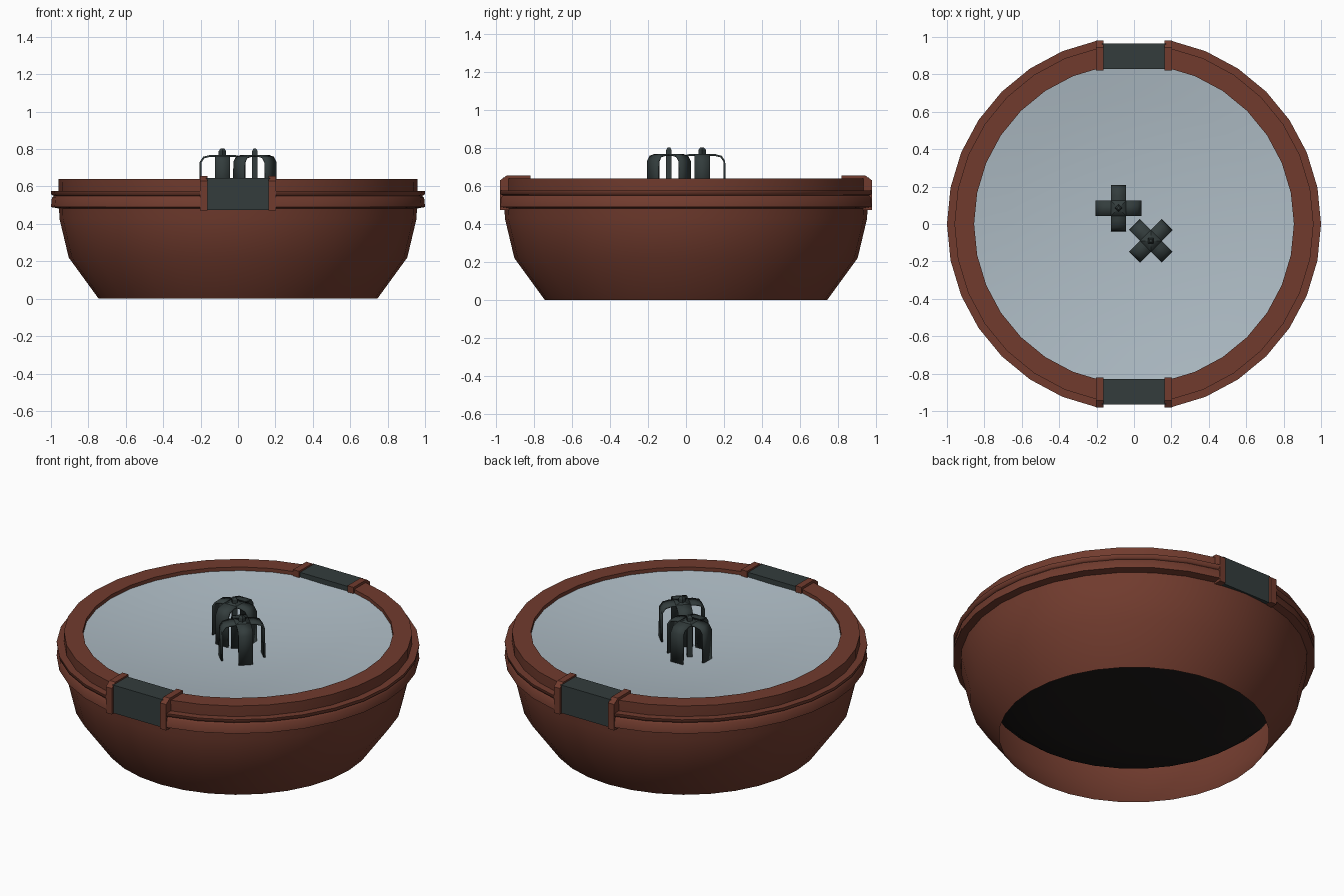
import bpy, bmesh, math
from mathutils import Matrix, Vector

if "Cube" in bpy.data.objects:
    bpy.data.objects.remove(bpy.data.objects["Cube"])

SIDES = 32


def material(name, rgb):
    m = bpy.data.materials.new(name)
    m.diffuse_color = (*rgb, 1)
    m.use_nodes = True
    m.node_tree.nodes["Principled BSDF"].inputs["Base Color"].default_value = m.diffuse_color
    return m


CLAY = material("red brown clay", (0.165, 0.044, 0.027))
IRON = material("dark iron", (0.033, 0.046, 0.046))
WATER = material("pale blue water", (0.43, 0.51, 0.565))
BLACK = material("black lining", (0.0125, 0.0105, 0.0095))


def finish(bm, name, mat, angle=35):
    bmesh.ops.remove_doubles(bm, verts=bm.verts, dist=1e-5)
    bmesh.ops.recalc_face_normals(bm, faces=bm.faces)
    mesh = bpy.data.meshes.new(name)
    bm.to_mesh(mesh)
    bm.free()
    mesh.materials.append(mat)
    ob = bpy.data.objects.new(name, mesh)
    bpy.context.collection.objects.link(ob)
    bpy.ops.object.select_all(action='DESELECT')
    ob.select_set(True)
    bpy.context.view_layer.objects.active = ob
    bpy.ops.object.shade_smooth_by_angle(angle=math.radians(angle))
    return ob


def lathe(name, profile, mat, first=0, steps=SIDES, angle=35):
    """Sweep an open (radius, z) profile around z."""
    bm = bmesh.new()
    rings = []
    for i in range(steps + 1):
        a = 2 * math.pi * (first + i) / SIDES
        rings.append([bm.verts.new((r * math.cos(a), r * math.sin(a), z)) for r, z in profile])
    for p, q in zip(rings, rings[1:]):
        for j in range(len(profile) - 1):
            bm.faces.new((p[j], q[j], q[j + 1], p[j + 1]))
    return finish(bm, name, mat, angle)


def extrude_yz(name, profile, x0, x1, mat, flip):
    """Prism with a (distance, z) profile, on the front (flip=-1) or back (1)."""
    bm = bmesh.new()
    f = bm.faces.new([bm.verts.new((x0, flip * y, z)) for y, z in profile])
    out = bmesh.ops.extrude_face_region(bm, geom=[f])["geom"]
    bmesh.ops.translate(bm, vec=(x1 - x0, 0, 0),
                        verts=[v for v in out if isinstance(v, bmesh.types.BMVert)])
    bm.faces.new([v for v in f.verts]) if not f.is_valid else None
    return finish(bm, name, mat)


# Thin bowl shell, open below, with a flat rim
lathe("bowl", [(0.745, 0), (0.905, 0.22), (0.955, 0.43), (0.96, 0.64),
               (0.855, 0.64), (0.855, 0.60)], CLAY)
# Dark inner basin, seen only from below
lathe("basin_lining", [(0.855, 0.60), (0.84, 0.40), (0.80, 0.26), (0.73, 0.205),
                       (0.50, 0.175), (0.25, 0.16), (0.001, 0.155)], BLACK, angle=60)
# Slightly dished water surface
lathe("water_surface", [(0.855, 0.618)] +
      [(0.855 * t + 0.0005, 0.55 + 0.068 * t * t) for t in (0.8, 0.6, 0.4, 0.2, 0)], WATER)

# Grooved moulding, broken at the front and back clasps
for side, first in (("right", -7), ("left", 9)):
    lathe(side + "_moulding", [(0.955, 0.482), (1.0, 0.49), (0.995, 0.54), (0.985, 0.55),
                               (0.998, 0.556), (1.0, 0.575), (0.955, 0.575)],
          CLAY, first, 14, 82)

# Clasps: iron plate between two clay brackets
for side, flip in (("front", -1), ("back", 1)):
    extrude_yz(side + "_clasp_plate",
               [(0.83, 0.60), (0.83, 0.645), (0.965, 0.645), (0.965, 0.475), (0.92, 0.475)],
               -0.17, 0.17, IRON, flip)
    for s in (-1, 1):
        extrude_yz(side + "_clasp_bracket",
                   [(0.82, 0.60), (0.82, 0.655), (0.945, 0.655), (0.98, 0.63),
                    (0.98, 0.472), (0.93, 0.472)],
                   s * 0.163, s * 0.203, CLAY, flip)

# Fountain heads: four bent straps around a post
STRAP = [(0, 0.764), (0.065, 0.764), (0.10, 0.755), (0.117, 0.73), (0.119, 0.55)]


def fountain(name, x, y, turn):
    place = Matrix.Translation((x, y, 0)) @ Matrix.Rotation(turn, 4, 'Z')
    bm = bmesh.new()
    for i in range(4):
        m = place @ Matrix.Rotation(i * math.pi / 2, 4, 'Z')
        rows = [[bm.verts.new(m @ Vector((r, w, z))) for w in (-0.041, 0.041)] for r, z in STRAP]
        for p, q in zip(rows, rows[1:]):
            bm.faces.new((p[0], p[1], q[1], q[0]))
    ob = finish(bm, name + "_straps", IRON, 40)
    solid = ob.modifiers.new("thickness", 'SOLIDIFY')
    solid.thickness = 0.01
    solid.offset = 0
    bm = bmesh.new()
    for r1, r2, z0, z1 in ((0.02, 0.02, 0.55, 0.79), (0.02, 0.01, 0.79, 0.802)):
        bmesh.ops.create_cone(bm, cap_ends=True, segments=4, radius1=r1, radius2=r2,
                              depth=z1 - z0,
                              matrix=place @ Matrix.Translation((0, 0, (z0 + z1) / 2)))
    finish(bm, name + "_post", IRON)


fountain("left_fountain", -0.083, 0.085, 0)
fountain("right_fountain", 0.09, -0.09, math.pi / 4)
